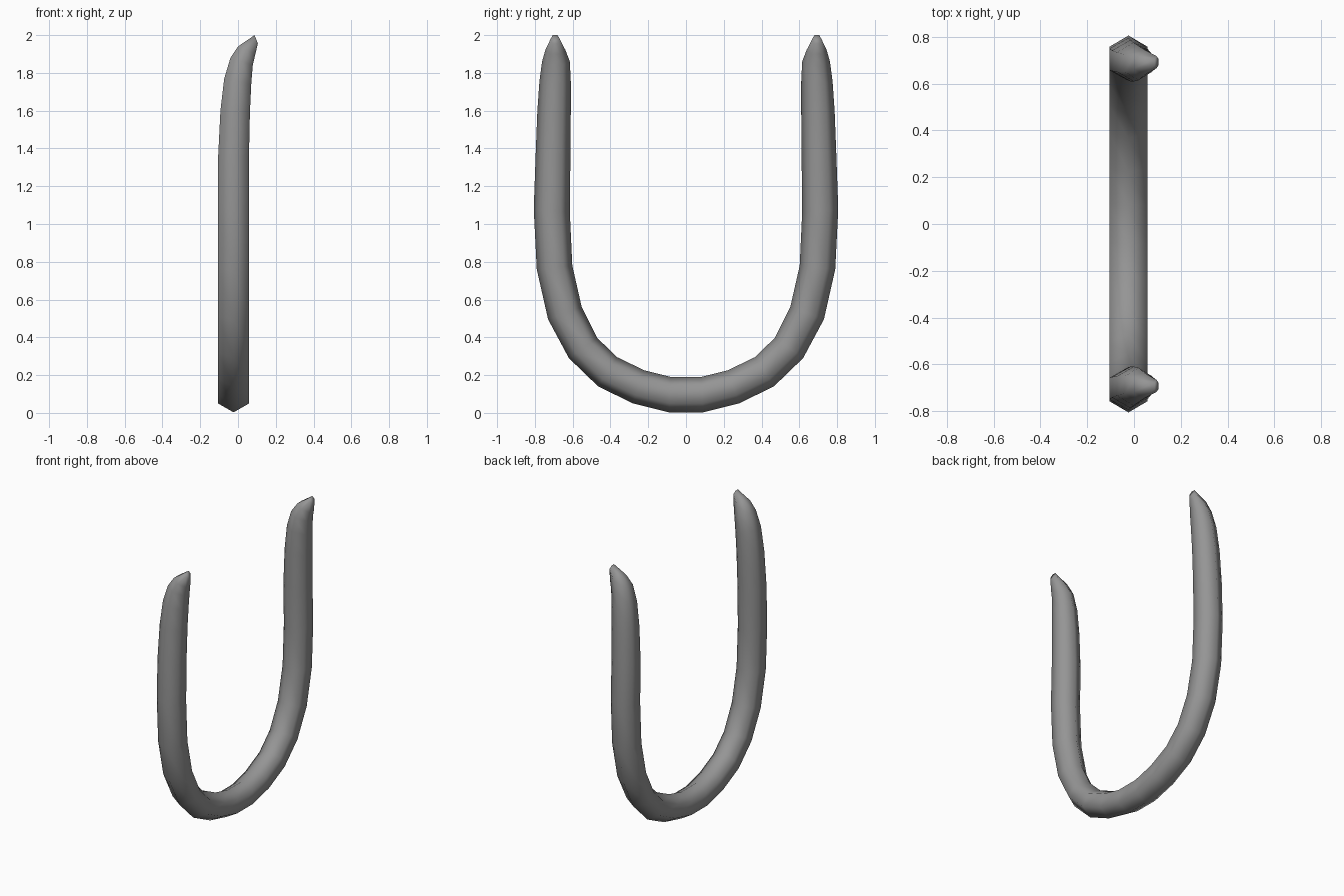
import bpy, bmesh, math
from mathutils import Vector

if "Cube" in bpy.data.objects:
    bpy.data.objects.remove(bpy.data.objects["Cube"])

# Arch cross-sections: outer and inner edge as (y, z), constant width in x
CURVE = [
    ((.09, .003), (.08, .19)), ((.28, .05), (.22, .225)),
    ((.465, .14), (.365, .295)), ((.62, .29), (.47, .397)),
    ((.73, .495), (.552, .56)), ((.79, .76), (.602, .78)),
    ((.806, 1.08), (.615, 1.06)),
]
# Upper leg and bent tip: outer y, inner y, back edge (x, z), front edge (x, z)
TIP = [
    (.796, .612, (-.105, 1.36), (.058, 1.36)),
    (.787, .61, (-.093, 1.6), (.063, 1.59)),
    (.776, .61, (-.073, 1.77), (.07, 1.74)),
    (.762, .615, (-.04, 1.88), (.078, 1.84)),
    (.745, .638, (.0, 1.94), (.092, 1.90)),
    (.718, .667, (.088, 2.0), (.105, 1.955)),
]


def hexagon(outer, inner, back, front):
    c = (outer + inner) / 2
    a = (outer - inner) / 2
    b = (front - back) / 2 / math.sin(math.pi / 3)
    return [c + a * math.cos(t) + b * math.sin(t)
            for t in (i * math.pi / 3 for i in range(6))]


half = []
for o, i in CURVE:
    y, z = (o[0] + i[0]) / 2, (o[1] + i[1]) / 2
    half.append(hexagon(Vector((-.0235, *o)), Vector((-.0235, *i)),
                        Vector((-.105, y, z)), Vector((.058, y, z))))
for yo, yi, b, f in TIP:
    x, y, z = (b[0] + f[0]) / 2, (yo + yi) / 2, (b[1] + f[1]) / 2
    half.append(hexagon(Vector((x, yo, z)), Vector((x, yi, z)),
                        Vector((b[0], y, b[1])), Vector((f[0], y, f[1]))))

# Mirror the half to make the full U, then skin the rings
mirrored = [[Vector((v.x, -v.y, v.z)) for v in r] for r in reversed(half)]
bm = bmesh.new()
rings = [[bm.verts.new(v) for v in r] for r in mirrored + half]
for r, s in zip(rings, rings[1:]):
    for k in range(6):
        n = (k + 1) % 6
        bm.faces.new((r[k], r[n], s[n], s[k]))
bm.faces.new(rings[0])
bm.faces.new(rings[-1])
bmesh.ops.recalc_face_normals(bm, faces=bm.faces[:])
for f in bm.faces:
    f.smooth = True
mesh = bpy.data.meshes.new("u_shaped_bar")
bm.to_mesh(mesh)
bm.free()

# Dark grey finish
mat = bpy.data.materials.new("dark_grey")
mat.diffuse_color = (.3, .3, .3, 1)
mat.use_nodes = True
mat.node_tree.nodes["Principled BSDF"].inputs["Base Color"].default_value = mat.diffuse_color
mesh.materials.append(mat)
bpy.context.collection.objects.link(bpy.data.objects.new("u_shaped_bar", mesh))
